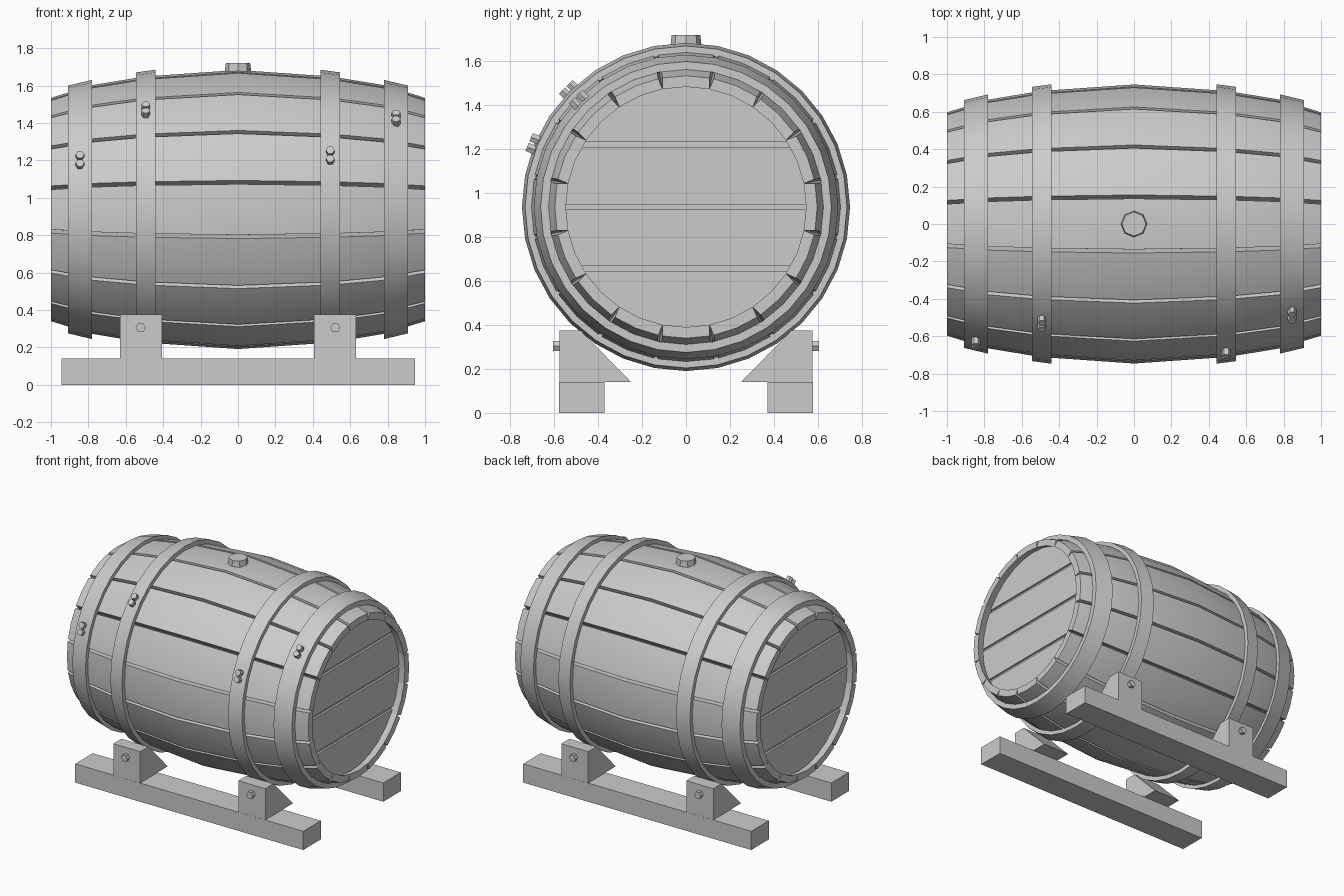
import bpy, bmesh
from math import sin, cos, pi, radians, sqrt
from mathutils import Vector

cube = bpy.data.objects.get("Cube")
if cube:
    bpy.data.objects.remove(cube, do_unlink=True)

grey = bpy.data.materials.new("plain_grey")
grey.use_nodes = True
COLOUR = (0.6, 0.6, 0.6, 1)
grey.diffuse_color = COLOUR
grey.node_tree.nodes["Principled BSDF"].inputs["Base Color"].default_value = COLOUR

AXIS_Z = 0.9375          # height of the barrel axis
STAVES = 16
STEP = 2 * pi / STAVES
THICK = 0.05
STATIONS = [(0, 0.746), (0.5, 0.711), (0.78, 0.665), (1, 0.597)]


def loft(name, rings, closed=False, smooth=False):
    """Skin a row of equal loops; cap the ends unless the row is closed."""
    bm = bmesh.new()
    loops = [[bm.verts.new(p) for p in ring] for ring in rings]
    n = len(loops[0])
    pairs = list(zip(loops, loops[1:]))
    if closed:
        pairs.append((loops[-1], loops[0]))
    else:
        bm.faces.new(loops[0])
        bm.faces.new(loops[-1])
    for a, b in pairs:
        for i in range(n):
            j = (i + 1) % n
            bm.faces.new((a[i], a[j], b[j], b[i]))
    bmesh.ops.recalc_face_normals(bm, faces=bm.faces)
    mesh = bpy.data.meshes.new(name)
    bm.to_mesh(mesh)
    bm.free()
    mesh.materials.append(grey)
    obj = bpy.data.objects.new(name, mesh)
    bpy.context.collection.objects.link(obj)
    if smooth:
        bpy.ops.object.select_all(action='DESELECT')
        obj.select_set(True)
        bpy.context.view_layer.objects.active = obj
        bpy.ops.object.shade_smooth_by_angle(angle=radians(30))
    return obj


def polar(x, r, a):
    """Point around the barrel axis; angle 0 is up, positive toward the front."""
    return Vector((x, -r * sin(a), AXIS_Z + r * cos(a)))


def extrude_x(name, profile, x0, x1):
    return loft(name, [[(x, y, z) for y, z in profile] for x in (x0, x1)])


def prism(name, base, axis, r0, r1, height, sides):
    axis = Vector(axis).normalized()
    u = Vector((1, 0, 0))
    v = axis.cross(u)
    rings = []
    for r, h in ((r0, 0), (r1, height)):
        rings.append([Vector(base) + axis * h
                      + (u * cos(2 * pi * i / sides) + v * sin(2 * pi * i / sides)) * r
                      for i in range(sides)])
    return loft(name, rings)


# Staves: bowed planks with V grooves between them
profile = [(-x, r) for x, r in reversed(STATIONS[1:])] + STATIONS
for s in range(STAVES):
    mid = s * STEP
    rings = []
    for x, r in profile:
        half = STEP / 2
        cut = half - 0.01 / r
        rings.append([polar(x, r, mid - cut), polar(x, r, mid), polar(x, r, mid + cut),
                      polar(x, r - THICK, mid + half), polar(x, r - THICK, mid),
                      polar(x, r - THICK, mid - half)])
    loft(f"stave_{s + 1}", rings, smooth=True)

# Hoops: (inner x, radius, outer x, radius)
for side, label in ((1, "left"), (-1, "right")):
    for kind, xa, ra, xb, rb in (("end_hoop", 0.78, 0.693, 0.91, 0.662),
                                 ("middle_hoop", 0.44, 0.747, 0.545, 0.733)):
        rings = []
        for i in range(2 * STAVES):
            a = i * STEP / 2
            rings.append([polar(side * xa, ra, a), polar(side * xb, rb, a),
                          polar(side * xb, rb - 0.036, a), polar(side * xa, ra - 0.036, a)])
        loft(f"{label}_{kind}", rings, closed=True, smooth=True)

# Barrel heads: four boards in front of a backing disc
HEAD_R = 0.575
edges = [-HEAD_R, -0.28, 0, 0.285, HEAD_R]
for side, label in ((1, "left"), (-1, "right")):
    prism(f"{label}_head_backing", (side * 0.90, 0, AXIS_Z), (0, 0, 1), 0.01, 0.01, 0.01, 4)
    bpy.data.objects.remove(bpy.data.objects[f"{label}_head_backing"], do_unlink=True)
    loft(f"{label}_head_backing",
         [[polar(side * x, HEAD_R, i * STEP / 2) for i in range(2 * STAVES)]
          for x in (0.90, 0.925)])
    for k in range(4):
        lo = edges[k] + (0.011 if k else 0.0)
        hi = edges[k + 1] - (0.011 if k < 3 else 0.0)
        heights = [lo + (hi - lo) * t / 8 for t in range(9)]
        right = [(sqrt(max(HEAD_R ** 2 - h * h, 1e-4)), AXIS_Z + h) for h in heights]
        board = right + [(-y, z) for y, z in reversed(right)]
        extrude_x(f"{label}_head_board_{k + 1}", board, side * 0.92, side * 0.94)

# Paired bolts on the front of each hoop
for label, x, r, deg in (("right_end", -0.845, 0.675, 67.5), ("right_middle", -0.493, 0.738, 45),
                         ("left_middle", 0.493, 0.738, 67.5), ("left_end", 0.845, 0.675, 45)):
    a = radians(deg)
    radial = Vector((0, -sin(a), cos(a)))
    tangent = Vector((0, -cos(a), -sin(a)))
    for sign, place in ((-1, "upper"), (1, "lower")):
        base = polar(x, r - 0.01, a) + tangent * sign * 0.024
        prism(f"{label}_hoop_{place}_bolt", base, radial, 0.023, 0.023, 0.045, 6)

# Bung on top
prism("bung", (0, 0, 1.66), (0, 0, 1), 0.072, 0.065, 0.06, 8)

# Stand: two rails, each with two wedge chocks and bolts
for front, label in ((-1, "front"), (1, "back")):
    def flip(points):
        return [(-front * y, z) for y, z in points]
    extrude_x(f"{label}_rail",
              flip([(-0.578, 0), (-0.37, 0), (-0.37, 0.14), (-0.578, 0.14)]), -0.945, 0.945)
    wedge = flip([(-0.577, 0.14), (-0.25, 0.14), (-0.48, 0.375), (-0.577, 0.375)])
    for side, hand in ((1, "left"), (-1, "right")):
        extrude_x(f"{label}_{hand}_chock", wedge, side * 0.407, side * 0.63)
        prism(f"{label}_{hand}_chock_bolt", (side * 0.52, front * 0.57, 0.305),
              (0, front, 0), 0.027, 0.027, 0.035, 6)
